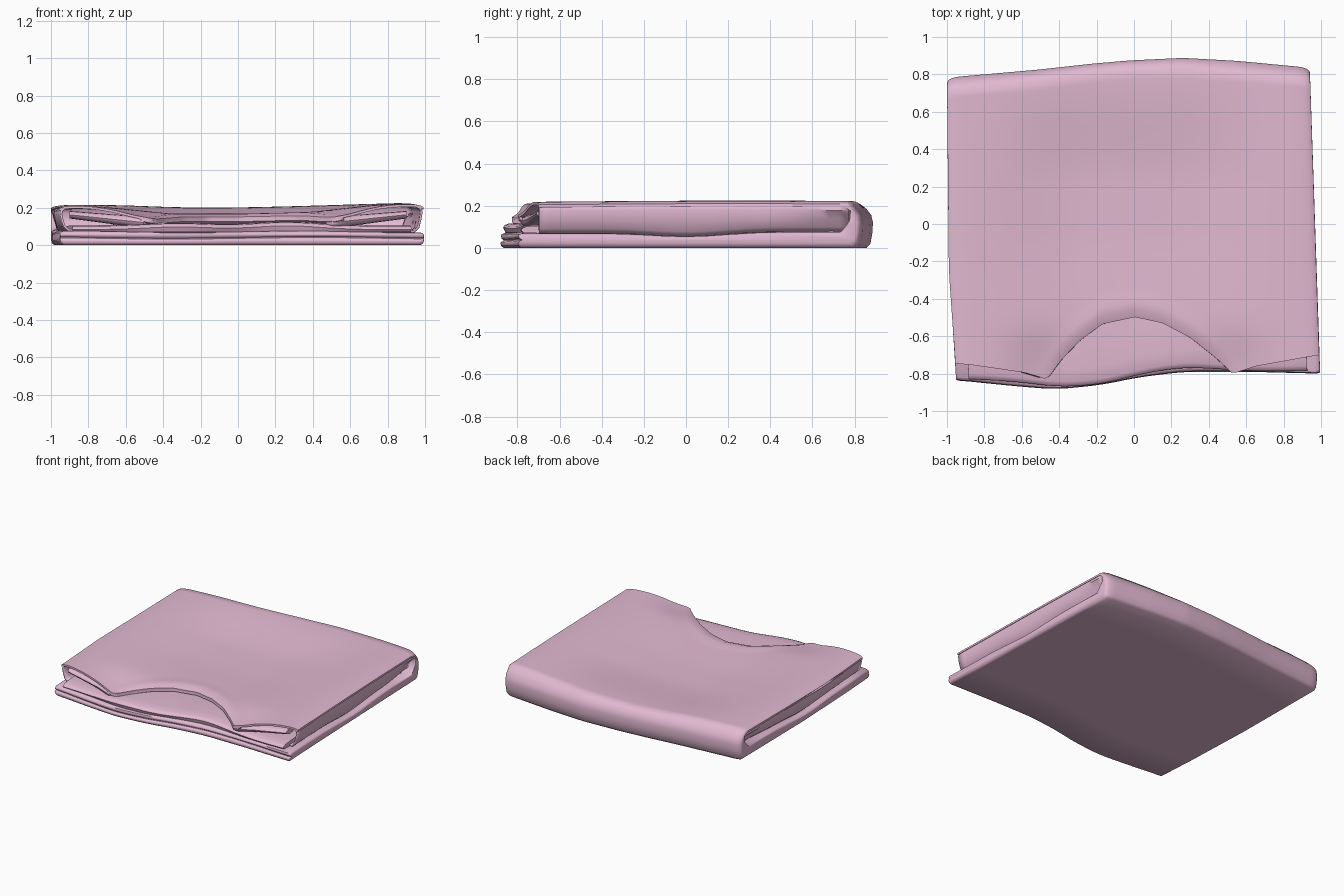
import bpy, bmesh, math

if "Cube" in bpy.data.objects:
    bpy.data.objects.remove(bpy.data.objects["Cube"])

pink = bpy.data.materials.new("soft pink cloth")
pink.diffuse_color = (0.76, 0.485, 0.64, 1)
pink.use_nodes = True
pink.node_tree.nodes["Principled BSDF"].inputs["Base Color"].default_value = pink.diffuse_color


def interp(pts, x):
    if x <= pts[0][0]:
        return pts[0][1]
    for (a, b), (c, d) in zip(pts, pts[1:]):
        if x <= c:
            return b + (d - b) * (x - a) / (c - a)
    return pts[-1][1]


def smooth(pts, x, r=0.08):
    return sum(interp(pts, x + k * r / 3) for k in range(-3, 4)) / 7


def step(a, b, x):
    t = max(0, min(1, (x - a) / (b - a)))
    return t * t * (3 - 2 * t)


# Outline of the folded garment, read as edges
LEFT = [(-.85, -.95), (-.75, -.955), (-.25, -.99), (.3, -.995), (.77, -1)]
RIGHT = [(-.8, .997), (-.7, .99), (0, .967), (.82, .94)]
BACK = [(-1, .765), (-.97, .785), (-.5, .825), (-.2, .857), (0, .874), (.3, .888), (.6, .872), (.97, .838), (1, .82)]
LOWER = [(-1, -.835), (-.7, -.865), (-.45, -.885), (-.2, -.86), (0, -.82), (.25, -.79), (.6, -.79), (1, -.8)]
UPPER = [(-1, -.745), (-.9, -.755), (-.62, -.795), (-.5, -.83), (-.42, -.73), (-.31, -.625), (-.18, -.535),
         (0, -.498), (.15, -.53), (.3, -.61), (.43, -.715), (.52, -.8), (.65, -.76), (1, -.7)]
RIM = [(-1, .212), (-.6, .213), (-.35, .2), (0, .198), (.4, .208), (.85, .223), (1, .222)]


def px(u, y):
    l, r = smooth(LEFT, y), smooth(RIGHT, y)
    return l + (r - l) * (u + 1) / 2


def back(u):
    return smooth(BACK, u, .03)


def top_z(u, y):
    z = smooth(RIM, u, .15) + .003 * math.sin(2.5 * y + u)
    # the middle sags into a shallow basin, recovering a little at the neck
    z -= step(.9, .25, abs(u + .02)) * (.046 * step(.82, .2, y) - .014 * step(0, -.5, y))
    # sagging collar ends and rolled-down neck edge
    z -= .036 * step(-.5, -.82, y) * math.exp(-((abs(u) - .52) / .2) ** 2)
    if abs(u) < .54:
        d = (y - interp(UPPER, u)) / .08
        z += (.01 * math.exp(-((d - .7) / .5) ** 2) - .014 * max(0, 1 - d)) * (1 - (u / .54) ** 4)
    return z - .015 * abs(u) ** 40


def low_z(u, y):
    return .08 - .022 * math.exp(-(y / .25) ** 2) - .008 * step(0, -.6, y) + .004 * math.sin(5 * u)


def loft(name, rings, closed=True, thick=0, angle=45):
    bm = bmesh.new()
    rows = [[bm.verts.new(p) for p in ring] for ring in rings]
    n = len(rows[0])
    for a, b in zip(rows, rows[1:]):
        for i in range(n if closed else n - 1):
            j = (i + 1) % n
            bm.faces.new((a[i], a[j], b[j], b[i]))
    if closed:
        bm.faces.new(rows[0][::-1])
        bm.faces.new(rows[-1])
    bmesh.ops.recalc_face_normals(bm, faces=bm.faces)
    me = bpy.data.meshes.new(name)
    bm.to_mesh(me)
    bm.free()
    ob = bpy.data.objects.new(name, me)
    bpy.context.collection.objects.link(ob)
    me.materials.append(pink)
    if thick:
        m = ob.modifiers.new("cloth thickness", 'SOLIDIFY')
        m.thickness, m.offset = thick, 0
    bpy.ops.object.select_all(action='DESELECT')
    bpy.context.view_layer.objects.active = ob
    ob.select_set(True)
    bpy.ops.object.shade_smooth_by_angle(angle=math.radians(angle))
    return ob


N, M = 80, 30
ENDS = [(1, .028), (.998, .018), (.992, .008), (.983, .002)]    # rounded edge: position, inset
MID = [(-.975 + 1.95 * i / N, 0) for i in range(N + 1)]
US = [(-u, e) for u, e in ENDS] + MID + ENDS[::-1]

# Main body: lower half, rounded back fold and top half with neckline
rings = []
for u, e in US:
    b, f, t = back(u), smooth(LOWER, u) + e * .3, interp(UPPER, u)
    c = e * .6
    pts = [(f + .015, e), (f + .3, e), (0, e), (b - .3, e), (b - .03 - c, e), (b - .012 - c, .02 + c),
           (b - .003 - c, .07), (b - c, .12), (b - .008 - c, .155), (b - .03 - c, .185)]
    ys = [b - .06 + (t - b + .06) * i / M for i in range(M + 1)]
    pts += [(y, top_z(u, y)) for y in ys]
    pts += [(max(t, min(y, b - .07)), top_z(u, y) - .014) for y in ys[::-1]]
    pts += [(b - .052 + c / 2, .175), (b - .055 + c / 2, .13), (b - .07, .1)]
    pts += [(y, low_z(u, y) - e * .5) for y in [b - .1, .5, .35, .2, .1, 0, -.1, -.2, -.35, -.6, f + .02]]
    # two rolled hems at the front
    w = .004 * math.sin(4 * u)
    hem = [(.006, .065), (.003, .056), (.006, .047 + w), (.015, .041 + w),
           (.015, .037 + w), (.004, .032 + w), (0, .022), (.004, .01)]
    pts += [(f + y, .04 + (z - .04) * (1 - e * 20)) for y, z in hem]
    rings.append([(px(u, y), y, z) for y, z in pts])
loft("folded_shirt_body", rings, angle=55)

# Folded-under sides
for s, nm in ((-1, "left"), (1, "right")):
    rings = []
    for i in range(31):
        k = i / 30
        y0 = interp(UPPER, s * .95) + .01
        y = y0 + (back(s * .97) - .06 - y0) * k
        zt, zb = top_z(s * .95, y) - .012, low_z(s, y) + .006
        r = .03 * step(.75, 1, k)
        wall = [(.93, zt), (.972, zt - .002), (.986, zt - .012), (.99, zt - .03), (.984 - r, .14), (.972 - r, zb + .02),
                (.95 - r, zb), (.9, zb), (.8, .09), (.7, .1), (.6, .112), (.5, .118)]
        rings.append([(px(s * a, y), y, z) for a, z in wall])
    loft(nm + "_side_fold", rings, closed=False, thick=.012)

# Inner layer seen through the neck opening
rings = []
for i in range(61):
    u = -.93 + 1.86 * i / 60
    f = smooth(LOWER, u) + .01 + .008 * math.sin(7 * u)
    h = .106 + .02 * math.exp(-((u - .25) / .25) ** 2) + .014 * math.exp(-((u + .35) / .25) ** 2)
    lo = [(f + .015, .072), (f + .2, .065), (0, .055), (.7, .065)]
    hi = [(.7, .095), (0, .095), (-.3, h - .005), (f + .25, h), (f + .1, h), (f + .03, h - .004),
          (f + .01, h - .012), (f + .004, h - .022)]
    rings.append([(px(u, y), y, z) for y, z in lo + hi])
loft("inner_back_layer", rings)

# Collar band turned under the neckline
rings = []
for i in range(49):
    u = -.56 + 1.12 * i / 48
    t = interp(UPPER, u)
    z = top_z(u, t) - .008
    rings.append([(px(u, t), y, zz) for y, zz in
                  ((t + .03, z), (t + .006, z - .004), (t + .005, z - .014), (t + .04, z - .026), (t + .09, z - .03))])
loft("collar_band", rings, closed=False, thick=.01)

# Bunched collar ends tucked at the front
for s, nm in ((-1, "left"), (1, "right")):
    rings = []
    for i in range(13):
        k = i / 12
        a = s * (.47 + .43 * k)
        y = interp(UPPER, a) + .012
        zc, r = .118 + .045 * k, .032 - .012 * k
        rings.append([(a, y + .045 + .05 * math.cos(q), zc + r * math.sin(q))
                      for q in [2 * math.pi * j / 12 for j in range(12)]])
    loft(nm + "_collar_tuck", rings)
